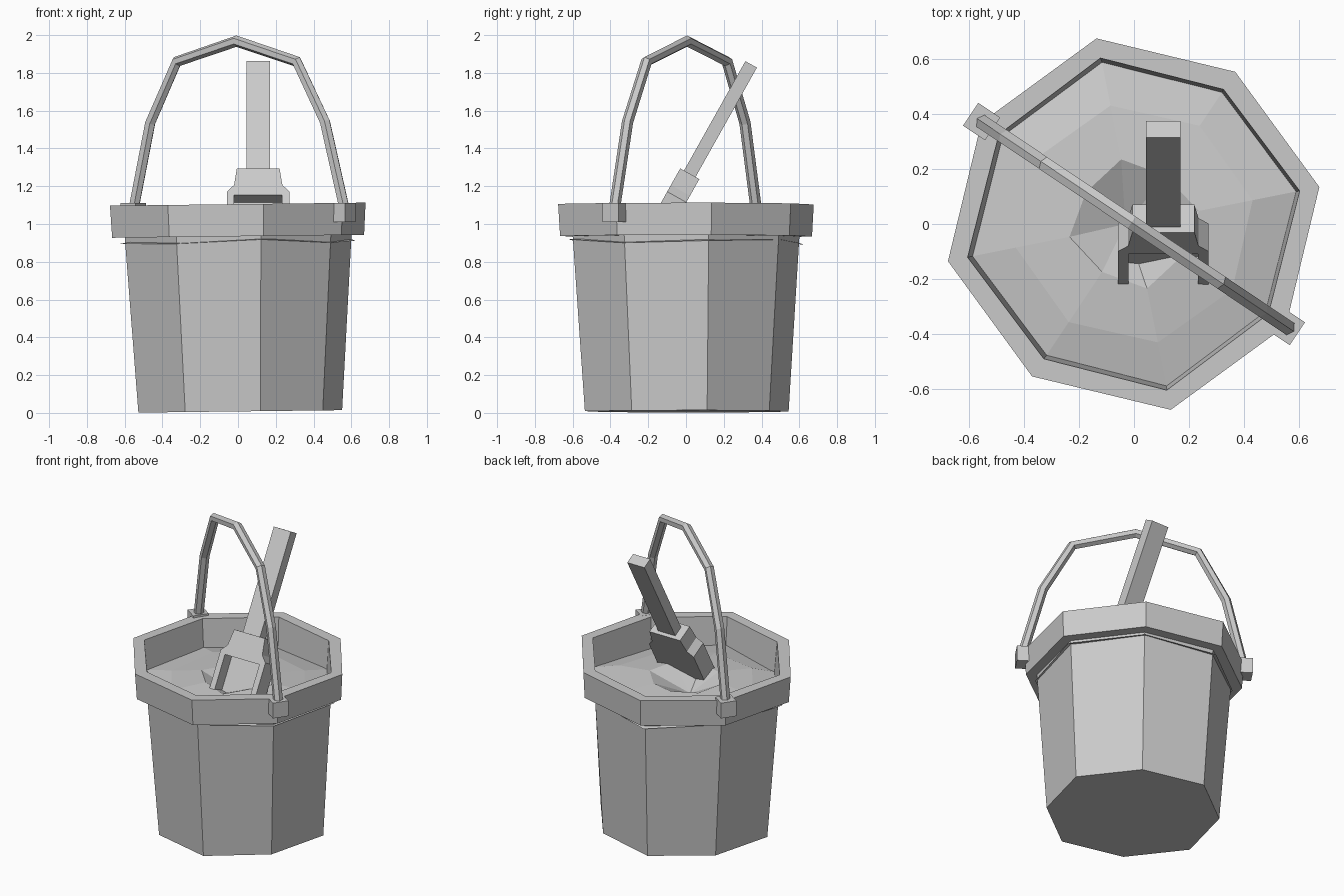
import bpy, bmesh, math
from mathutils import Vector, Matrix

cube = bpy.data.objects.get("Cube")
if cube:
    bpy.data.objects.remove(cube, do_unlink=True)

grey = bpy.data.materials.new("plain grey")
grey.use_nodes = True
colour = (0.59, 0.59, 0.59, 1)
grey.diffuse_color = colour
grey.node_tree.nodes["Principled BSDF"].inputs["Base Color"].default_value = colour


def loft(name, rings, cap_start=True, cap_end=True, matrix=None):
    """Skin a list of equal closed rings into one flat-shaded object."""
    bm = bmesh.new()
    loops = [[bm.verts.new(p) for p in ring] for ring in rings]
    for a, b in zip(loops, loops[1:]):
        for i in range(len(a)):
            j = (i + 1) % len(a)
            bm.faces.new((a[i], a[j], b[j], b[i]))
    if cap_start:
        bm.faces.new(loops[0][::-1])
    if cap_end:
        bm.faces.new(loops[-1])
    bmesh.ops.recalc_face_normals(bm, faces=bm.faces)
    mesh = bpy.data.meshes.new(name)
    bm.to_mesh(mesh)
    bm.free()
    mesh.materials.append(grey)
    obj = bpy.data.objects.new(name, mesh)
    bpy.context.collection.objects.link(obj)
    if matrix:
        mesh.transform(matrix)
    return obj


START = math.radians(11.3)


def octagon(r_main, r_alt, z):
    """Eight-sided ring with alternating radii and a slight lean."""
    ring = []
    for i in range(8):
        a = START + i * math.pi / 4
        r = r_alt if i % 2 else r_main
        x, y = r * math.cos(a), r * math.sin(a)
        ring.append(Vector((x + 0.012 * (1 - z), y + 0.004 * (1 - z), z + 0.012 * x)))
    return ring


# Bucket wall and rim as one turned profile
profile = [(0.55, 0.525, 0.008), (0.612, 0.59, 0.935), (0.68, 0.657, 0.935),
           (0.69, 0.667, 1.105), (0.617, 0.59, 1.105), (0.597, 0.572, 0.86)]
loft("bucket", [octagon(*p) for p in profile], cap_end=False)

# Faceted contents with a small hollow in the middle
sand = [octagon(0.637, 0.60, 0.905), octagon(0.44, 0.43, 0.945), octagon(0.24, 0.21, 0.965)]
for k, ring in enumerate(sand):
    for i, p in enumerate(ring):
        p.z += 0.012 * math.sin(i * 2.4 + k * 1.7)
sand.append([Vector((-0.03, 0, 0.87)) + 0.01 * Vector((math.cos(START + i * math.pi / 4),
             math.sin(START + i * math.pi / 4), 0)) for i in range(8)])
loft("sand", sand, cap_start=False)

# Carrying handle, drawn in its own upright plane
turn = Matrix.Rotation(math.radians(-33.9), 4, 'Z')
path = [(-0.668, 1.07), (-0.56, 1.535), (-0.39, 1.86), (-0.01, 1.968),
        (0.375, 1.86), (0.555, 1.54), (0.682, 1.07)]
path = [Vector((s, 0, z)) for s, z in path]
hoops = []
for i, p in enumerate(path):
    before = (p - path[max(i - 1, 0)]).normalized()
    after = (path[min(i + 1, len(path) - 1)] - p).normalized()
    along = (before + after).normalized()
    side = Vector((-along.z, 0, along.x))
    hoops.append([p + 0.03 * (side * math.cos(a) + Vector((0, math.sin(a), 0)))
                  for a in [n * math.pi / 3 for n in range(6)]])
loft("carrying_handle", hoops, matrix=turn)


def rect(hx, y0, y1, z, cx=0):
    return [Vector(p) for p in ((cx - hx, y0, z), (cx + hx, y0, z),
                                (cx + hx, y1, z), (cx - hx, y1, z))]


# Hinge blocks on both sides of the rim
for name, sign in (("left_hinge", 1), ("right_hinge", -1)):
    loft(name, [rect(0.048, -0.05, 0.05, z, sign * 0.669) for z in (1.01, 1.112)], matrix=turn)

# Spade: local z runs up the shaft, local -y is the open front
spade = Matrix.Translation((0.107, 0.345, 1.845)) @ Matrix.Rotation(math.radians(-29.3), 4, 'X')
HALF = 0.058
loft("spade_shaft", [rect(0.063, -0.035, 0.035, z) for z in (0, -0.72)], matrix=spade)
loft("spade_socket", [rect(w, -HALF, HALF, z) for w, z in
     ((0.113, -0.664), (0.128, -0.765), (0.165, -0.805), (0.165, -0.825))], matrix=spade)
loft("spade_back", [rect(0.165, 0.025, HALF, z) for z in (-0.825, -1.2)], matrix=spade)
for name, sign in (("spade_left_wall", 1), ("spade_right_wall", -1)):
    loft(name, [rect(0.019, -HALF, 0.025, z, sign * 0.146) for z in (-0.825, -1.2)], matrix=spade)
